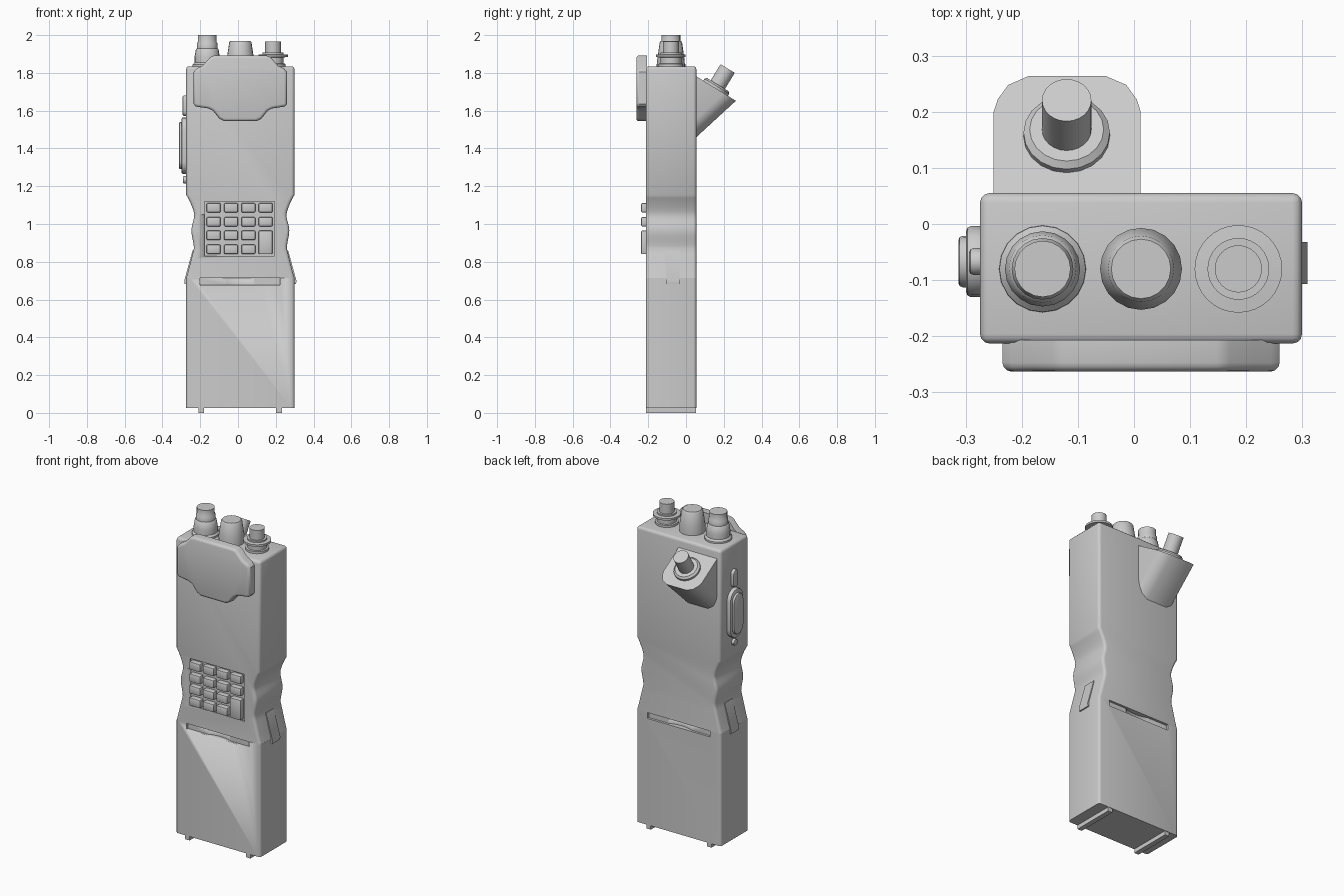
import bpy, bmesh, math
from mathutils import Vector

if "Cube" in bpy.data.objects:
    bpy.data.objects.remove(bpy.data.objects["Cube"])

CX = 0.0125              # middle of the radio's body
FRONT, BACK = -0.213, 0.055


def finish(bm, name, smooth=35):
    bmesh.ops.recalc_face_normals(bm, faces=bm.faces)
    me = bpy.data.meshes.new(name)
    bm.to_mesh(me)
    bm.free()
    ob = bpy.data.objects.new(name, me)
    bpy.context.collection.objects.link(ob)
    bpy.ops.object.select_all(action='DESELECT')
    ob.select_set(True)
    bpy.context.view_layer.objects.active = ob
    bpy.ops.object.shade_smooth_by_angle(angle=math.radians(smooth))
    return ob


def prism(name, pts, axis, a, b, bevel=0.0, seg=3, keep=None):
    """Extrude a 2D outline along an axis from a to b, rounding its sharp edges."""
    place = {'x': lambda p, d: (d, p[0], p[1]),
             'y': lambda p, d: (p[0], d, p[1]),
             'z': lambda p, d: (p[0], p[1], d)}[axis]
    bm = bmesh.new()
    lo = [bm.verts.new(place(p, a)) for p in pts]
    hi = [bm.verts.new(place(p, b)) for p in pts]
    bm.faces.new(lo)
    bm.faces.new(hi)
    n = len(pts)
    for i in range(n):
        j = (i + 1) % n
        bm.faces.new((lo[i], lo[j], hi[j], hi[i]))
    bmesh.ops.recalc_face_normals(bm, faces=bm.faces)
    if bevel:
        edges = [e for e in bm.edges if e.calc_face_angle(0) > math.radians(50)
                 and (keep is None or keep(e))]
        bmesh.ops.bevel(bm, geom=edges, offset=bevel, segments=seg, profile=0.5,
                        affect='EDGES', clamp_overlap=True)
    return finish(bm, name)


def rect(x0, x1, y0, y1):
    return [(x0, y0), (x1, y0), (x1, y1), (x0, y1)]


def stadium(cy, r, z0, z1, n=8):
    r = min(r, (z1 - z0) / 2)
    top = [(cy + r * math.cos(math.pi * i / n), z1 - r + r * math.sin(math.pi * i / n))
           for i in range(n + 1)]
    bot = [(cy - r * math.cos(math.pi * i / n), z0 + r - r * math.sin(math.pi * i / n))
           for i in range(n + 1)]
    return top + bot


def lathe(name, profile, loc, direction=(0, 0, 1), n=20):
    """Turn an (r, height) profile about an axis."""
    rot = Vector((0, 0, 1)).rotation_difference(Vector(direction))
    bm = bmesh.new()
    rings = [[bm.verts.new(Vector(loc) + rot @ Vector((r * math.cos(2 * math.pi * i / n),
              r * math.sin(2 * math.pi * i / n), z))) for i in range(n)] for r, z in profile]
    for lo, hi in zip(rings, rings[1:]):
        for i in range(n):
            j = (i + 1) % n
            bm.faces.new((lo[i], lo[j], hi[j], hi[i]))
    bm.faces.new(rings[0])
    bm.faces.new(rings[-1])
    return finish(bm, name)


def cut(ob, cutter):
    m = ob.modifiers.new("cut", 'BOOLEAN')
    m.operation = 'DIFFERENCE'
    m.object = cutter
    bpy.context.view_layer.objects.active = ob
    bpy.ops.object.modifier_apply(modifier=m.name)
    bpy.data.objects.remove(cutter)


# Upper body with the waved grip
keys_w = [(0.713, 0.286), (0.87, 0.246), (0.965, 0.259), (1.05, 0.244), (1.155, 0.287)]
side = [(0.287, 0.713)]
for k, ((z0, w0), (z1, w1)) in enumerate(zip(keys_w, keys_w[1:])):
    for i in range(1, 7):
        t = i / 6
        s = t if k == 0 else (1 - math.cos(math.pi * t)) / 2
        if k == 3:
            s = t ** 1.4
        side.append((w0 + (w1 - w0) * s, z0 + (z1 - z0) * t))
side.append((0.287, 1.835))
outline = [(CX + w, z) for w, z in side] + [(CX - w, z) for w, z in reversed(side)]
body = prism("upper_body", outline, 'y', FRONT, BACK, 0.017,
             keep=lambda e: max(v.co.z for v in e.verts) > 0.72)
cut(body, prism("keypad_recess", rect(-0.177, 0.193, 0.83, 1.118), 'y', -0.3, FRONT + 0.009))

# Battery, with a slot and thumb scoop on both faces
battery = prism("battery", rect(CX - 0.287, CX + 0.287, FRONT, BACK), 'z', 0.025, 0.714, 0.017,
                keep=lambda e: abs(e.verts[0].co.z - e.verts[1].co.z) > 0.1)
for y, s in ((FRONT, 1), (BACK, -1)):
    cut(battery, prism("slot_cutter", rect(-0.2, 0.223, 0.677, 0.73), 'y', y - 0.05 * s, y + 0.014 * s))
    cut(battery, lathe("scoop_cutter", [(0.2, 0.677), (0.2, 0.74)], (CX, y - 0.17 * s, 0), n=48))

# Bottom rails
for x in (-0.195, 0.217):
    prism("bottom_rail", rect(x - 0.015, x + 0.015, FRONT + 0.002, BACK - 0.002), 'z', 0, 0.03)

# Side latches on the flared part of the grip
for s in (-1, 1):
    prism("side_latch", [(CX + s * w, z) for w, z in
          ((0.225, 0.86), (0.253, 0.86), (0.297, 0.7), (0.295, 0.682), (0.25, 0.682))],
          'y', -0.107, -0.032)

# Keypad: 4 x 4 with one double-height key
for c, x in enumerate((-0.129, -0.037, 0.055, 0.146)):
    for r, z in enumerate((1.086, 1.012, 0.94, 0.866)):
        if c == 3 and r == 3:
            continue
        z0 = 0.84 if (c, r) == (3, 2) else z - 0.025
        prism("key", rect(x - 0.037, x + 0.037, z0, z + 0.025), 'y', -0.2, -0.238, 0.007, 2)

# Front speaker cover
half = [(0.135, 1.893), (0.158, 1.885), (0.2, 1.838), (0.232, 1.823), (0.247, 1.805),
        (0.247, 1.635), (0.236, 1.622), (0.17, 1.612), (0.145, 1.6), (0.112, 1.558), (0.085, 1.544)]
prism("speaker_cover", [(CX + w, z) for w, z in half] + [(CX - w, z) for w, z in reversed(half)],
      'y', FRONT + 0.006, -0.263, 0.016, 3,
      keep=lambda e: all(v.co.y < -0.25 for v in e.verts))

# Left side push-to-talk button and its small neighbours
for name, r, z0, z1, x in (("talk_button_base", 0.063, 1.265, 1.565, -0.299),
                           ("talk_button", 0.046, 1.29, 1.54, -0.313),
                           ("upper_side_button", 0.024, 1.572, 1.68, -0.294),
                           ("lower_side_button", 0.022, 1.215, 1.253, -0.291)):
    prism(name, stadium(-0.067, r, z0, z1), 'x', -0.26, x, 0.008, 2)

# Top controls
lathe("antenna_mount", [(0.078, 1.82), (0.077, 1.845), (0.067, 1.855), (0.067, 1.885), (0.06, 1.925),
      (0.055, 1.93), (0.055, 1.955), (0.05, 1.963), (0.05, 2.0)], (-0.163, -0.08, 0))
lathe("middle_knob", [(0.073, 1.82), (0.073, 1.865), (0.069, 1.895), (0.059, 1.962), (0.053, 1.97)],
      (CX, -0.08, 0))
lathe("socket_flange", [(0.065, 1.82), (0.065, 1.848), (0.055, 1.85), (0.055, 1.882), (0.078, 1.884),
      (0.078, 1.896), (0.055, 1.898), (0.055, 1.907)], (0.186, -0.08, 0), n=32)
lathe("socket_pin", [(0.042, 1.88), (0.042, 1.967)], (0.186, -0.08, 0), n=32)

# Rear connector housing: sloped face swept down into the back
right = [(0.131, 0.0), (0.131, 0.2), (0.124, 0.222), (0.105, 0.248), (0.068, 0.264)]
bm = bmesh.new()
top, root = [], []
for w, y in right + [(-w, y) for w, y in reversed(right)]:
    z = 1.788 - 0.62 * (y - 0.045)
    top.append(bm.verts.new((-0.119 + w, y, z)))
    root.append(bm.verts.new((-0.119 + w, -0.01, z - 0.92 * (y + 0.01))))
bm.faces.new(top)
bm.faces.new(root)
for i in range(len(top)):
    j = (i + 1) % len(top)
    bm.faces.new((top[i], top[j], root[j], root[i]))
finish(bm, "rear_housing")

# Rear connector collar and pin
axis = (0, 0.52, 0.85)
lathe("rear_collar", [(0.077, -0.02), (0.077, 0.012), (0.066, 0.022)], (-0.12, 0.157, 1.719), axis)
lathe("rear_pin", [(0.044, 0.0), (0.044, 0.122)], (-0.12, 0.157, 1.719), axis, 24)
